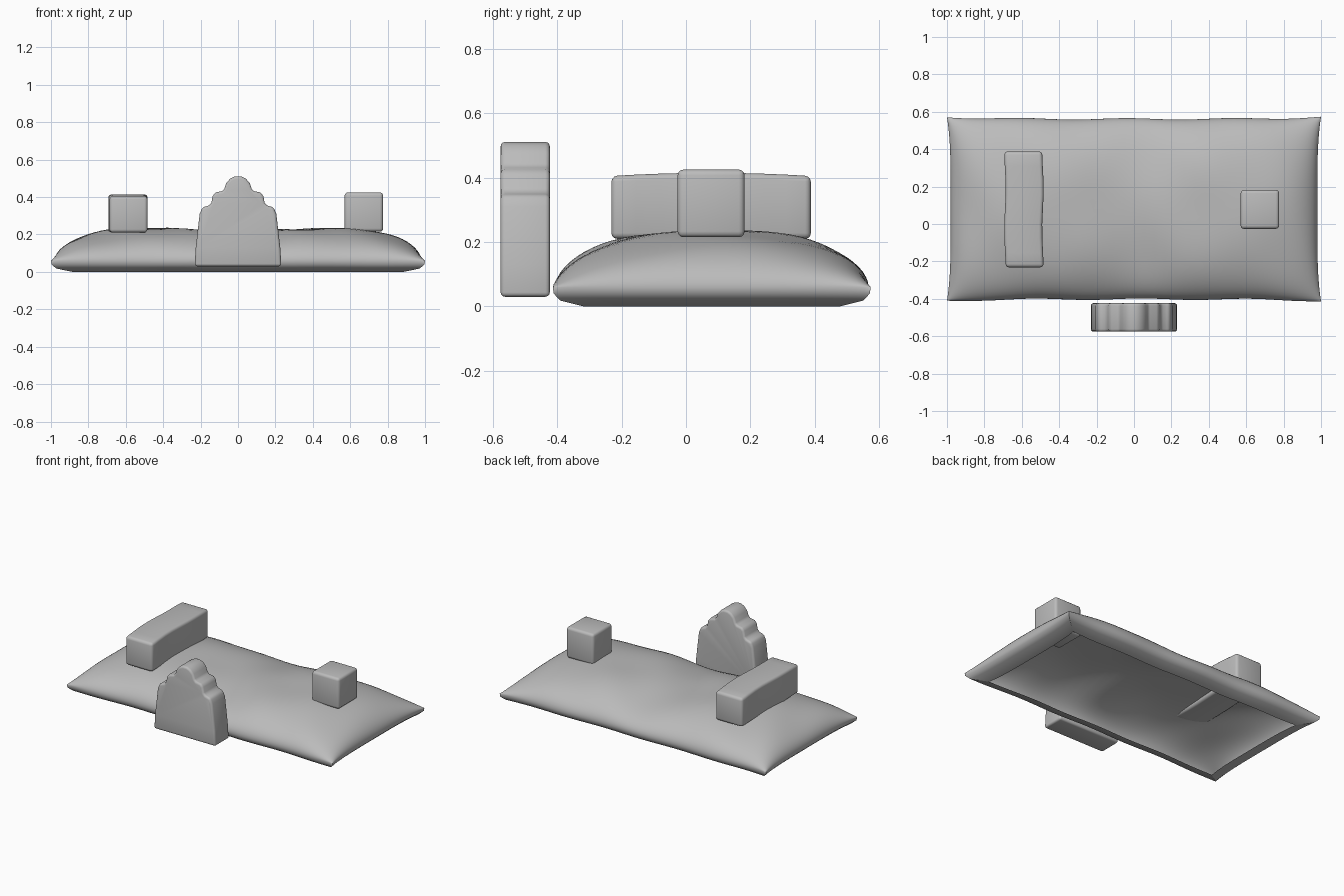
import bpy, bmesh
from math import sin, cos, pi, exp, radians

cube = bpy.data.objects.get("Cube")
if cube:
    bpy.data.objects.remove(cube, do_unlink=True)

stone = bpy.data.materials.new("grey_stone")
stone.use_nodes = True
stone.diffuse_color = (0.5, 0.5, 0.5, 1)
bsdf = stone.node_tree.nodes["Principled BSDF"]
bsdf.inputs["Base Color"].default_value = (0.5, 0.5, 0.5, 1)
bsdf.inputs["Roughness"].default_value = 0.8


def finish(name, bm, bevel=0, angle=40):
    """Turn a bmesh into a smooth shaded object with softened edges."""
    mesh = bpy.data.meshes.new(name)
    bm.to_mesh(mesh)
    bm.free()
    obj = bpy.data.objects.new(name, mesh)
    bpy.context.collection.objects.link(obj)
    mesh.materials.append(stone)
    bpy.ops.object.select_all(action='DESELECT')
    bpy.context.view_layer.objects.active = obj
    obj.select_set(True)
    if bevel:
        mod = obj.modifiers.new("soft_edges", 'BEVEL')
        mod.width = bevel
        mod.segments = 3
        mod.limit_method = 'ANGLE'
        mod.angle_limit = radians(50)
        bpy.ops.object.modifier_apply(modifier=mod.name)
    bpy.ops.object.shade_smooth_by_angle(angle=radians(angle))
    return obj


# Mound: pillow shaped sheet, open underneath, with a lip turned in
MID_Y = 0.08
bm = bmesh.new()
bmesh.ops.create_grid(bm, x_segments=56, y_segments=36, size=1)
for v in bm.verts:
    u, w = sin(v.co.x * pi / 2), sin(v.co.y * pi / 2)
    dome = (max(0, 1 - abs(u) ** 5) * max(0, 1 - abs(w) ** 2.4)) ** 0.53
    crown = 0.178 - 0.03 * exp(-(u / 0.22) ** 2)
    lumps = 0.005 * sin(9 * u + 1) * cos(5 * w) + 0.004 * sin(15 * u + 4 * w)
    x = u * (0.98 + 0.02 * w ** 4)
    y = w * (0.482 + 0.01 * u ** 4 + 0.004 * sin(11 * u + 2 * w))
    v.co = (x, MID_Y + y, 0.06 + dome * (crown + lumps))

# (inset from the edge, height) of each ring turned under
for inset, height in ((0.003, 0.04), (0.025, 0.018), (0.09, 0)):
    rim = [e for e in bm.edges if e.is_boundary]
    out = bmesh.ops.extrude_edge_only(bm, edges=rim)["geom"]
    for v in (g for g in out if isinstance(g, bmesh.types.BMVert)):
        v.co.x *= 1 - inset
        v.co.y = MID_Y + (v.co.y - MID_Y) * (1 - inset * 1.7)
        v.co.z = height
bmesh.ops.recalc_face_normals(bm, faces=bm.faces)
top = max(bm.faces, key=lambda f: f.calc_center_median().z)
if top.normal.z < 0:
    bmesh.ops.reverse_faces(bm, faces=bm.faces)
finish("mound", bm, angle=60)

# Headstone: stepped, rounded outline with a thick slab body
half = [(0.232, 0.03), (0.226, 0.13), (0.205, 0.31), (0.19, 0.345),
        (0.155, 0.355), (0.142, 0.37), (0.136, 0.405), (0.12, 0.425),
        (0.085, 0.432), (0.073, 0.445), (0.063, 0.475), (0.04, 0.5),
        (0.015, 0.511)]
outline = half + [(-x, z) for x, z in reversed(half)]
bm = bmesh.new()
face = bm.faces.new([bm.verts.new((x, -0.576, z)) for x, z in outline])
out = bmesh.ops.extrude_face_region(bm, geom=[face])["geom"]
slab = [g for g in out if isinstance(g, bmesh.types.BMVert)]
bmesh.ops.translate(bm, verts=slab, vec=(0, 0.153, 0))
bmesh.ops.recalc_face_normals(bm, faces=bm.faces)
finish("headstone", bm, bevel=0.014)


# Blocks resting on the mound, slightly uneven
def block(name, lo, hi, cuts, wave):
    bm = bmesh.new()
    bmesh.ops.create_cube(bm, size=1)
    along = [e for e in bm.edges
             if abs(e.verts[0].co.y - e.verts[1].co.y) > 0.5]
    if cuts:
        bmesh.ops.subdivide_edges(bm, edges=along, cuts=cuts)
    for v in bm.verts:
        t = v.co.y
        v.co = [a + (b - a) * (c + 0.5) for a, b, c in zip(lo, hi, v.co)]
        v.co.x += wave * sin(9 * t)
        if v.co.z > 0.3:
            v.co.z -= wave * 10 * t * t
    bmesh.ops.recalc_face_normals(bm, faces=bm.faces)
    finish(name, bm, bevel=0.018)


block("long_block", (-0.69, -0.232, 0.21), (-0.487, 0.388, 0.415), 7, 0.004)
block("small_block", (0.57, -0.026, 0.215), (0.776, 0.182, 0.425), 0, 0)
